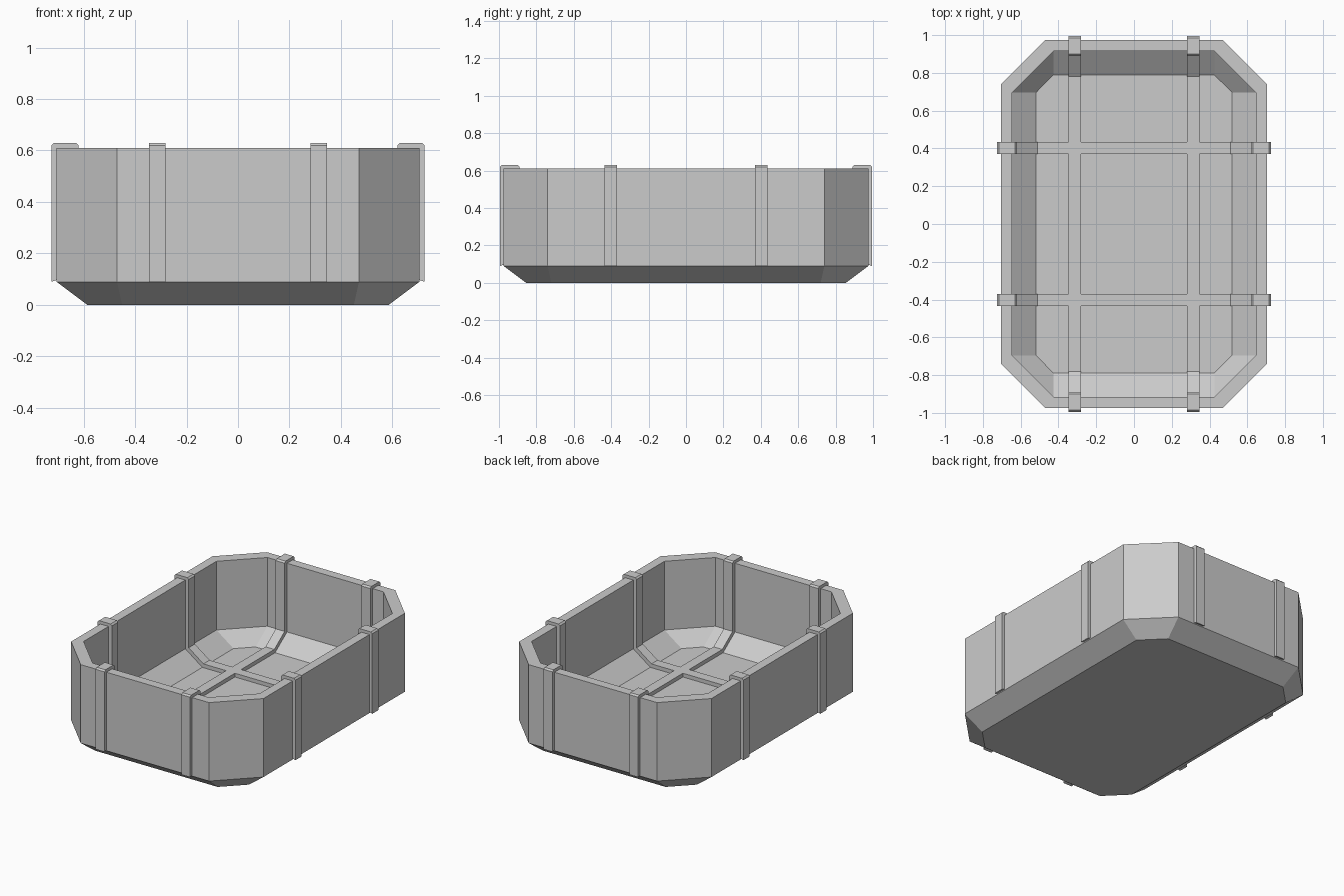
import bpy, bmesh

if "Cube" in bpy.data.objects:
    bpy.data.objects.remove(bpy.data.objects["Cube"])

W, L = 0.705, 0.975          # outer half width and half length


def make_object(name, bm):
    bmesh.ops.recalc_face_normals(bm, faces=bm.faces[:])
    mesh = bpy.data.meshes.new(name)
    bm.to_mesh(mesh)
    bm.free()
    obj = bpy.data.objects.new(name, mesh)
    bpy.context.collection.objects.link(obj)
    return obj


# Tub shell: octagonal rings from underside, up over the rim, down to the floor
def octagon(bm, inset, cut, z):
    x, y = W - inset, L - inset
    pts = [(x, y - cut), (x - cut, y)]
    pts += [(-a, b) for a, b in reversed(pts)]
    pts += [(-a, -b) for a, b in pts]
    return [bm.verts.new((a, b, z)) for a, b in pts]


bm = bmesh.new()
rings = [octagon(bm, *r) for r in (
    (0.12, 0.135, 0.0), (0.0, 0.235, 0.09), (0.0, 0.235, 0.61),
    (0.06, 0.22, 0.61), (0.06, 0.22, 0.155), (0.185, 0.095, 0.065))]
for lo, hi in zip(rings, rings[1:]):
    for i in range(8):
        j = (i + 1) % 8
        bm.faces.new((lo[i], lo[j], hi[j], hi[i]))
bm.faces.new(rings[0])
bm.faces.new(rings[-1])
make_object("tub_shell", bm)


# Straps: one profile wraps each wall, the rim and the floor
def straps(name, half, offset, along_x):
    side = [(0.02, 0.09), (0.02, 0.62), (0.01, 0.63), (-0.075, 0.63),
            (-0.085, 0.62), (-0.085, 0.168), (-0.193, 0.09)]
    under = [(-0.16, 0.04), (-0.01, 0.10)]
    right = [(half + r, z) for r, z in under + side]
    loop = right + [(-r, z) for r, z in reversed(right)]
    bm = bmesh.new()
    for c in (-offset, offset):
        ends = []
        for t in (c - 0.0325, c + 0.0325):
            ends.append([bm.verts.new((r, t, z) if along_x else (t, r, z))
                         for r, z in loop])
        a, b = ends
        n = len(loop)
        bm.faces.new(a)
        bm.faces.new(b)
        for i in range(n):
            j = (i + 1) % n
            bm.faces.new((a[i], a[j], b[j], b[i]))
    return make_object(name, bm)


long_straps = straps("straps", L, 0.314, False)
cross_straps = straps("cross_strap_helper", W, 0.402, True)

# Merge the crossings so the straps meet flush
cross_straps.hide_render = True
cross_straps.hide_viewport = True
union = long_straps.modifiers.new("union", 'BOOLEAN')
union.operation = 'UNION'
union.solver = 'EXACT'
union.object = cross_straps
